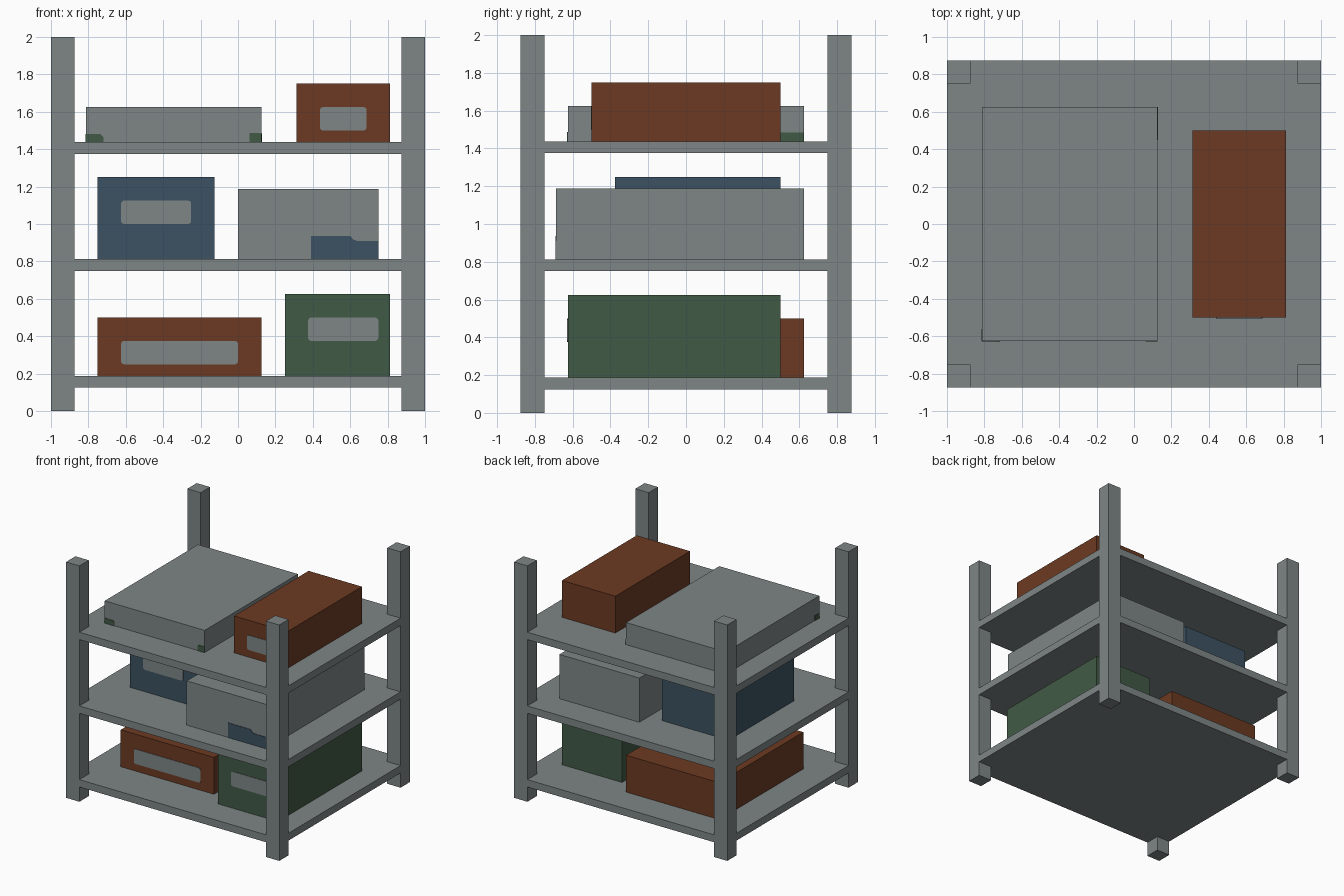
import bpy
import bmesh

cube = bpy.data.objects.get("Cube")
if cube:
    bpy.data.objects.remove(cube, do_unlink=True)


def material(name, rgb):
    m = bpy.data.materials.new(name)
    m.use_nodes = True
    m.diffuse_color = (*rgb, 1)
    bsdf = m.node_tree.nodes["Principled BSDF"]
    bsdf.inputs["Base Color"].default_value = (*rgb, 1)
    bsdf.inputs["Roughness"].default_value = 0.8
    return m


GREY = material("metal grey", (0.21, 0.235, 0.235))
RUST = material("rust red", (0.15, 0.042, 0.016))
GREEN = material("dark green", (0.053, 0.102, 0.061))
BLUE = material("slate blue", (0.045, 0.084, 0.122))
U = 1 / 16      # modelling unit
THIN = 0.004    # thickness of labels and marks


def finish(bm, name, mat):
    bmesh.ops.recalc_face_normals(bm, faces=bm.faces)
    mesh = bpy.data.meshes.new(name)
    bm.to_mesh(mesh)
    bm.free()
    mesh.materials.append(mat)
    ob = bpy.data.objects.new(name, mesh)
    bpy.context.collection.objects.link(ob)
    return ob


def block(name, mat, x, y, z, rounding=0):
    """Box from (low, high) pairs; rounding bevels the edges along y."""
    bm = bmesh.new()
    bmesh.ops.create_cube(bm, size=1)
    for v in bm.verts:
        for i, (low, high) in enumerate((x, y, z)):
            v.co[i] = high if v.co[i] > 0 else low
    if rounding:
        edges = [e for e in bm.edges
                 if abs(e.verts[0].co.y - e.verts[1].co.y) > THIN / 2]
        bmesh.ops.bevel(bm, geom=edges, offset=rounding, segments=2,
                        profile=0.5, affect='EDGES')
    return finish(bm, name, mat)


def front_mark(name, mat, outline, y):
    """Thin plate on a front face, from an outline of (x, z) points."""
    bm = bmesh.new()
    face = bm.faces.new([bm.verts.new((px, y, pz)) for px, pz in outline])
    ext = bmesh.ops.extrude_face_region(bm, geom=[face])
    for v in ext["geom"]:
        if isinstance(v, bmesh.types.BMVert):
            v.co.y -= THIN
    return finish(bm, name, mat)


def units(a, b):
    return a * U, b * U


# Corner posts
for side, sx in (("left", 1), ("right", -1)):
    for end, sy in (("front", -1), ("back", 1)):
        block(f"{end}_{side}_post", GREY, sorted(units(16 * sx, 14 * sx)),
              sorted(units(14 * sy, 12 * sy)), units(0, 32))

# Shelves
for name, z in (("bottom", 2), ("middle", 12), ("top", 22)):
    block(f"{name}_shelf", GREY, units(-16, 16), units(-14, 14), units(z, z + 1))

# Storage boxes: name, colour, x, y, z ranges, label x and z ranges
BOXES = [
    ("bottom_red_box", RUST, (-12, 2), (-8, 10), (3, 8), (-10, 0), (4, 6)),
    ("bottom_green_box", GREEN, (4, 13), (-10, 8), (3, 10), (6, 12), (6, 8)),
    ("middle_blue_box", BLUE, (-12, -2), (-6, 8), (13, 20), (-10, -4), (16, 18)),
    ("middle_grey_box", GREY, (0, 12), (-11, 10), (13, 19), None, None),
    ("top_grey_box", GREY, (-13, 2), (-10, 10), (23, 26), None, None),
    ("top_red_box", RUST, (5, 13), (-8, 8), (23, 28), (7, 11), (24, 26)),
]
for name, mat, x, y, z, lx, lz in BOXES:
    block(name, mat, units(*x), units(*y), units(*z))
    if lx:
        front = y[0] * U
        block(name + "_label", GREY, units(*lx), (front - THIN, front),
              units(*lz), rounding=0.015)

# Blue stepped mark on the middle grey box
base = 13 * U
front_mark("blue_mark", BLUE,
           [(0.39, base), (0.75, base), (0.75, 0.91), (0.635, 0.91),
            (0.615, 0.918), (0.60, 0.937), (0.39, 0.937)], -11 * U)

# Green marks at the corners of the top grey box
base = 23 * U
front = -10 * U
front_mark("green_mark_right", GREEN,
           [(-0.8125, base), (-0.72, base), (-0.72, 1.465),
            (-0.735, 1.48), (-0.8125, 1.48)], front)
front_mark("green_mark_left", GREEN,
           [(0.0625, base), (0.125, base), (0.125, 1.487), (0.0625, 1.487)], front)
block("green_mark_right_side", GREEN, (-0.8125 - THIN, -0.8125),
      (front, front + U), (base, 1.48))
block("green_mark_left_side", GREEN, (0.125, 0.125 + THIN),
      (0.45, 0.625), (base, 1.485))
